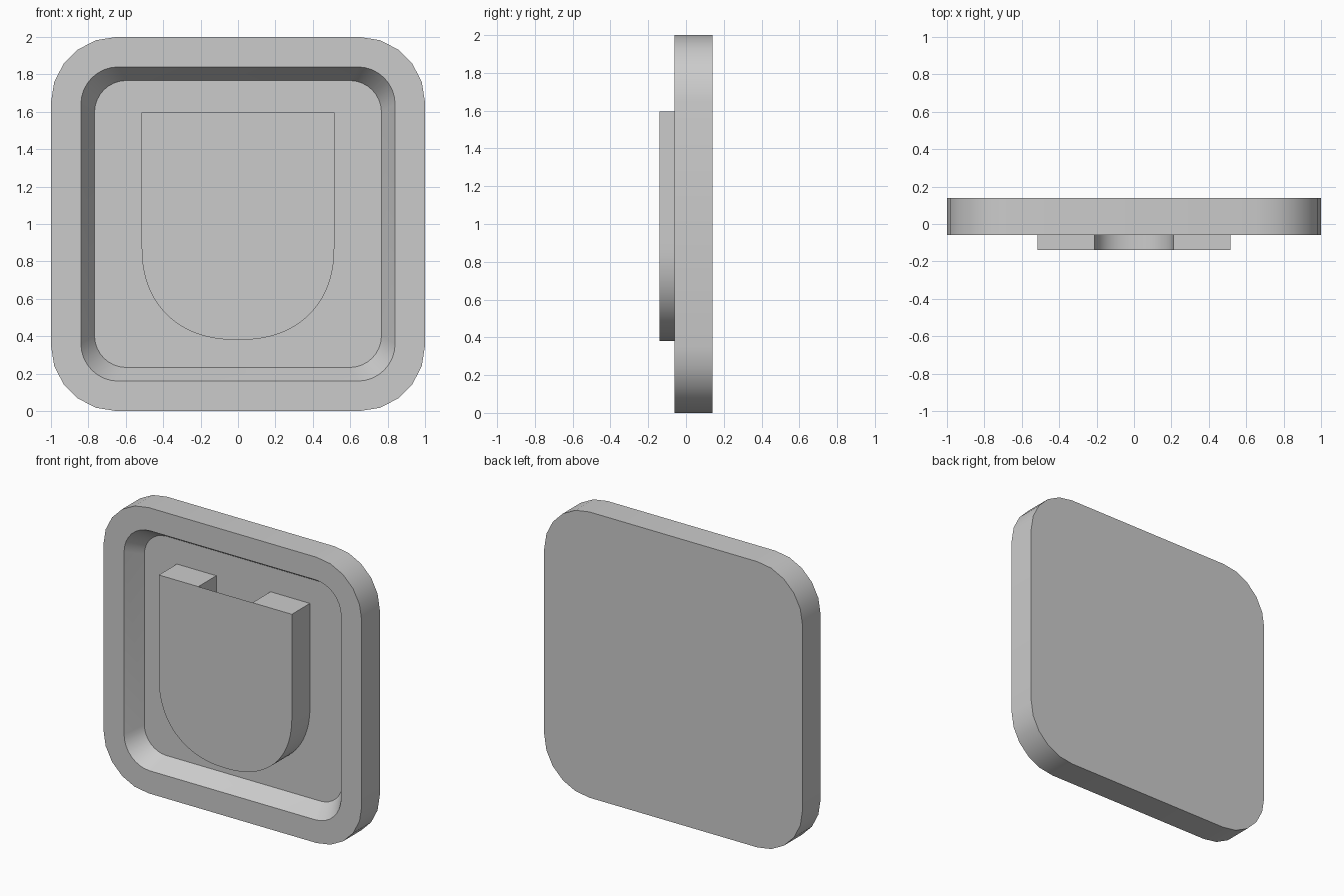
import bpy, bmesh
from math import pi, sin, cos

if "Cube" in bpy.data.objects:
    bpy.data.objects.remove(bpy.data.objects["Cube"])


def rounded_square(half, radius, segs):
    """Outline (x, z) of a rounded square centred on (0, 1)."""
    c, pts = half - radius, []
    for k, (sx, sz) in enumerate([(1, 1), (-1, 1), (-1, -1), (1, -1)]):
        for i in range(segs + 1):
            a = pi / 2 * (k + i / segs)
            pts.append((sx * c + radius * cos(a), 1 + sz * c + radius * sin(a)))
    return pts


def u_shape(half, top, spring, bottom, segs=40, n=2.25):
    """Open U outline (x, z), top left down and round to top right."""
    pts = [(-half, top)]
    for i in range(segs + 1):
        a = pi * i / segs
        c, s = cos(a), sin(a)
        x = -half * (1 if c > 0 else -1) * abs(c) ** (2 / n)
        pts.append((x, spring - (spring - bottom) * abs(s) ** (2 / n)))
    return pts + [(half, top)]


def add_loop(bm, pts, y):
    return [bm.verts.new((x, y, z)) for x, z in pts]


def wall(bm, a, b, closed=True):
    n = len(a)
    for i in range(n if closed else n - 1):
        j = (i + 1) % n
        bm.faces.new((a[i], a[j], b[j], b[i]))


def finish(bm, name):
    bmesh.ops.recalc_face_normals(bm, faces=bm.faces[:])
    mesh = bpy.data.meshes.new(name)
    bm.to_mesh(mesh)
    bm.free()
    ob = bpy.data.objects.new(name, mesh)
    bpy.context.collection.objects.link(ob)
    bpy.ops.object.select_all(action='DESELECT')
    ob.select_set(True)
    bpy.context.view_layer.objects.active = ob
    bpy.ops.object.shade_smooth_by_angle(angle=pi / 6)
    return ob


FRONT, BACK, FLOOR, GRIP = -0.06, 0.14, 0.06, -0.14

# Backing plate with a sloped recess
bm = bmesh.new()
outline = rounded_square(1.0, 0.35, 5)
back = add_loop(bm, outline, BACK)
front = add_loop(bm, outline, FRONT)
rim = add_loop(bm, rounded_square(0.84, 0.2, 8), FRONT)
floor = add_loop(bm, rounded_square(0.767, 0.17, 8), FLOOR)
wall(bm, back, front)
wall(bm, rim, floor)
bm.faces.new(back)
bm.faces.new(floor)
# Flat border between the plate edge and the recess
border = [bm.edges.get((l[i - 1], l[i])) for l in (front, rim) for i in range(len(l))]
bmesh.ops.triangle_fill(bm, edges=border, use_beauty=True)
finish(bm, "recessed_plate")

# Pull handle: thin front sheet on a U-shaped wall, open at the top
bm = bmesh.new()
outer = u_shape(0.515, 1.595, 0.88, 0.38)
inner = u_shape(0.21, 1.595, 0.88, 0.68)
of, ob_ = add_loop(bm, outer, GRIP), add_loop(bm, outer, FLOOR)
inf, inb = add_loop(bm, inner, GRIP), add_loop(bm, inner, FLOOR)
wall(bm, of, ob_, closed=False)
wall(bm, inf, inb, closed=False)
for k in (0, -1):
    bm.faces.new((of[k], ob_[k], inb[k], inf[k]))
bm.faces.new(of)
finish(bm, "pull_handle")
